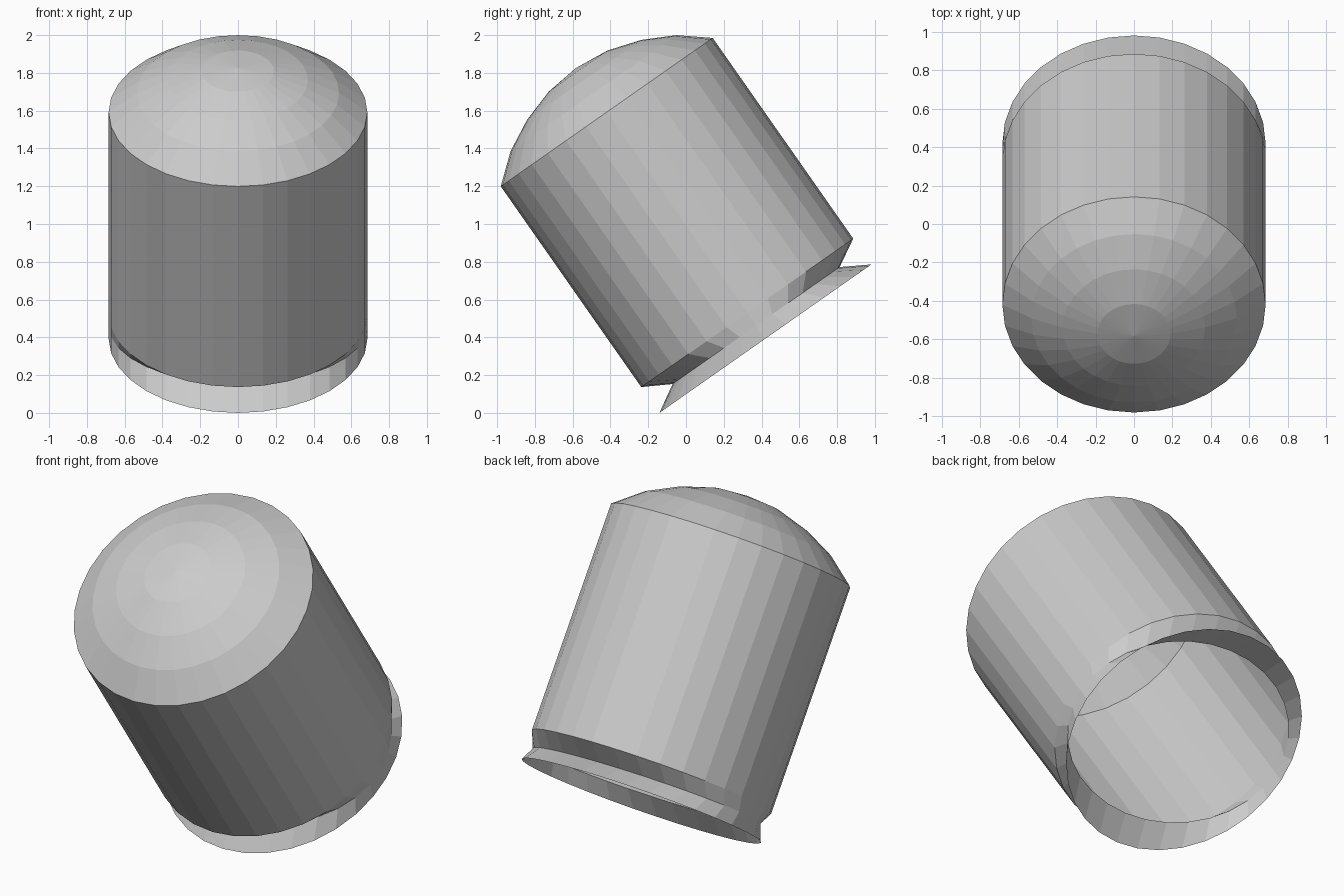
import bpy, bmesh, math
from mathutils import Matrix

if "Cube" in bpy.data.objects:
    bpy.data.objects.remove(bpy.data.objects["Cube"])

SIDES = 32
R = 0.685
LENGTH = 1.464          # open mouth to dome rim, along the axis
TILT = math.radians(35)
# mouth centre sits behind the origin, lowest lip point on the ground
PLACE = Matrix.Translation((0, 0.42, R * math.sin(TILT))) @ Matrix.Rotation(TILT, 4, 'X')


def lathe(name, rings, apex=None):
    """Skin a stack of (x radius, y radius, height) rings; optional apex closes the top."""
    bm = bmesh.new()
    loops = []
    for rx, ry, h in rings:
        loops.append([bm.verts.new((rx * math.cos(2 * math.pi * i / SIDES),
                                    ry * math.sin(2 * math.pi * i / SIDES), h))
                      for i in range(SIDES)])
    for low, high in zip(loops, loops[1:]):
        for i in range(SIDES):
            j = (i + 1) % SIDES
            bm.faces.new((low[i], low[j], high[j], high[i]))
    if apex is not None:
        tip = bm.verts.new((0, 0, apex))
        for i in range(SIDES):
            bm.faces.new((loops[-1][i], loops[-1][(i + 1) % SIDES], tip))
    bm.transform(PLACE)
    mesh = bpy.data.meshes.new(name)
    bm.to_mesh(mesh)
    bm.free()
    obj = bpy.data.objects.new(name, mesh)
    bpy.context.collection.objects.link(obj)
    return obj


# open-ended collar, pinched at front and back only
lathe("pinched_collar", [(R, R, 0), (R, 0.54, 0.085), (R, R, 0.167)])

# straight body wall
lathe("body", [(R, R, 0.167), (R, R, LENGTH)])

# shallow faceted dome
lathe("dome", [(r, r, LENGTH + h) for r, h in
               ((R, 0), (0.535, 0.123), (0.37, 0.208), (0.19, 0.265))],
      apex=LENGTH + 0.285)
